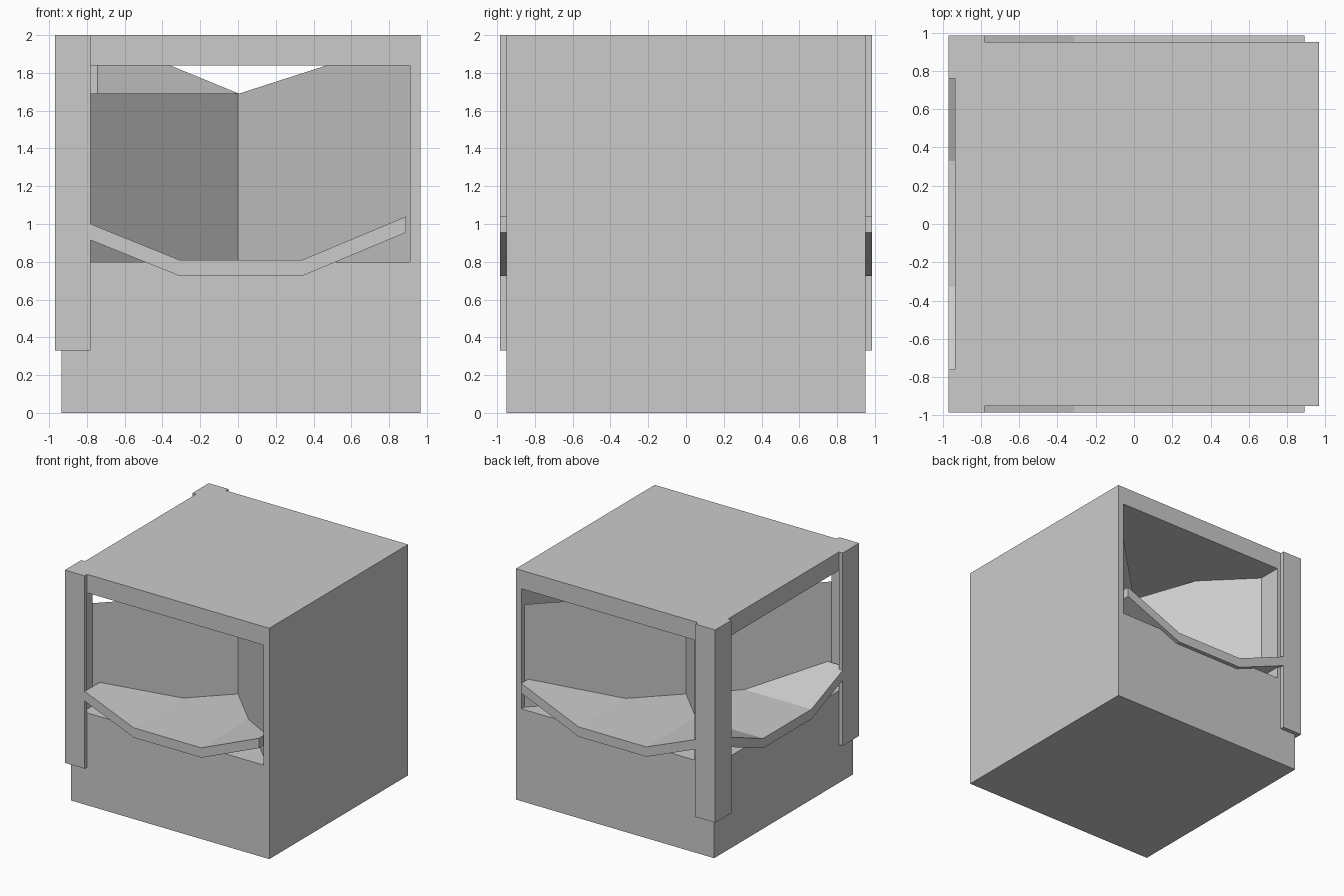
import bpy, bmesh
from mathutils import Vector

if "Cube" in bpy.data.objects:
    bpy.data.objects.remove(bpy.data.objects["Cube"])


def make(name, bm):
    bmesh.ops.recalc_face_normals(bm, faces=bm.faces)
    me = bpy.data.meshes.new(name)
    bm.to_mesh(me)
    bm.free()
    ob = bpy.data.objects.new(name, me)
    bpy.context.collection.objects.link(ob)
    return ob


def extrude(pts, vec):
    """Closed prism from a 3D outline moved along vec (flat sheet if vec is None)."""
    bm = bmesh.new()
    f = bm.faces.new([bm.verts.new(p) for p in pts])
    if vec:
        r = bmesh.ops.extrude_face_region(bm, geom=[f], use_keep_orig=True)
        vs = [g for g in r["geom"] if isinstance(g, bmesh.types.BMVert)]
        bmesh.ops.translate(bm, verts=vs, vec=vec)
    return bm


def box(name, x0, x1, y0, y1, z0, z1):
    pts = [(x0, y0, z0), (x1, y0, z0), (x1, y1, z0), (x0, y1, z0)]
    return make(name, extrude(pts, (0, 0, z1 - z0)))


# Body: solid base, roof slab, right wall, two inner pillars
X0, X1, Y = -0.935, 0.965, 0.95
FLOOR, CEIL = 0.8, 1.84
box("base", X0, X1, -Y, Y, 0, FLOOR)
box("roof", X0, X1, -Y, Y, CEIL, 2)
box("right_wall", 0.91, X1, -Y, Y, FLOOR, CEIL)
box("front_pillar", X0, -0.82, -Y, -0.82, FLOOR, CEIL)
box("back_pillar", X0, -0.745, 0.745, Y, FLOOR, CEIL)

# Angle-shaped corner trims on the two left corners
for side, name in ((-1, "front"), (1, "back")):
    plan = [(-0.97, 0.985), (-0.78, 0.985), (-0.78, Y), (X0, Y), (X0, 0.76), (-0.97, 0.76)]
    make(name + "_corner_trim", extrude([(x, side * y, 0.33) for x, y in plan], (0, 0, 1.67)))

# Two crossing diagonal divider sheets, one with a notched top
make("low_divider", extrude([(-0.82, -0.82, FLOOR), (0.91, 0.91, FLOOR),
                             (0.91, 0.91, 1.69), (-0.82, -0.82, 1.69)], None))
notched = [(0.91, FLOOR), (0.91, CEIL), (0.47, CEIL), (0.005, 1.69),
           (-0.36, CEIL), (-0.745, CEIL), (-0.745, FLOOR)]
make("notched_divider", extrude([(a, -a, z) for a, z in notched], None))


# Bent trays, each trimmed to the wedge between the dividers
def tray(name, top, place, vec, cuts):
    outline = top + [(a, z - 0.085) for a, z in reversed(top)]
    bm = extrude([place(a, z) for a, z in outline], vec)
    for n in cuts:
        bmesh.ops.bisect_plane(bm, geom=bm.verts[:] + bm.edges[:] + bm.faces[:],
                               plane_co=(0, 0, 0), plane_no=Vector(n), clear_outer=True)
        bmesh.ops.holes_fill(bm, edges=[e for e in bm.edges if e.is_boundary], sides=0)
    make(name, bm)


long_top = [(-0.78, 1.0), (-0.31, 0.81), (0.34, 0.81), (0.89, 1.04)]
side_top = [(-0.8, 1.0), (-0.33, 0.81), (0.33, 0.81), (0.8, 1.0)]
for s, name in ((-1, "front_tray"), (1, "back_tray")):
    tray(name, long_top, lambda a, z: (a, s * 0.985, z), (0, -s * 1.1, 0),
         [(1, -s, 0), (-1, -s, 0)])
tray("left_tray", side_top, lambda a, z: (-0.97, a, z), (1.1, 0, 0), [(1, 1, 0), (1, -1, 0)])
